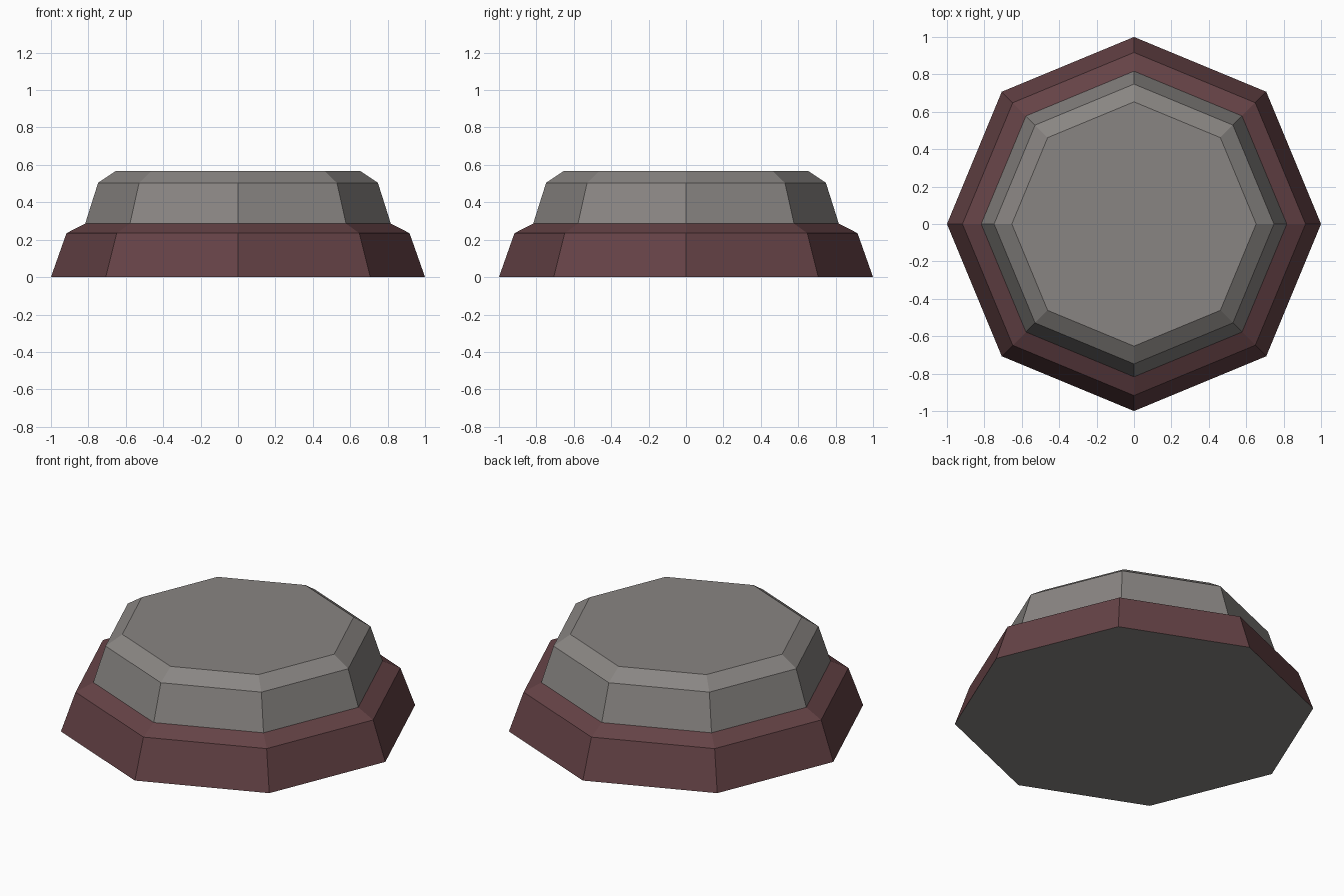
import bpy
import bmesh
from math import cos, sin, tau

SIDES = 8

default_cube = bpy.data.objects.get("Cube")
if default_cube:
    bpy.data.objects.remove(default_cube, do_unlink=True)


def make_material(name, rgb):
    mat = bpy.data.materials.new(name)
    mat.use_nodes = True
    colour = (*rgb, 1.0)
    mat.diffuse_color = colour
    bsdf = mat.node_tree.nodes["Principled BSDF"]
    bsdf.inputs["Base Color"].default_value = colour
    bsdf.inputs["Roughness"].default_value = 0.9
    return mat


stone_grey = make_material("stone grey", (0.25, 0.235, 0.225))
dark_red = make_material("dark red", (0.13, 0.055, 0.061))


def tier(name, profile, materials, bottom=False, top=False):
    """Octagonal tier from (radius, height) rings, with optional flat end faces."""
    bm = bmesh.new()
    rings = [[bm.verts.new((r * cos(tau * i / SIDES), r * sin(tau * i / SIDES), z))
              for i in range(SIDES)] for r, z in profile]
    for low, high in zip(rings, rings[1:]):
        for i in range(SIDES):
            j = (i + 1) % SIDES
            bm.faces.new((low[i], low[j], high[j], high[i]))
    if bottom:
        bm.faces.new(rings[0][::-1])
    if top:
        bm.faces.new(rings[-1])
    # Downward faces take the last material
    bm.normal_update()
    for face in bm.faces:
        face.material_index = len(materials) - 1 if face.normal.z < -0.5 else 0
    mesh = bpy.data.meshes.new(name)
    bm.to_mesh(mesh)
    bm.free()
    for mat in materials:
        mesh.materials.append(mat)
    obj = bpy.data.objects.new(name, mesh)
    bpy.context.collection.objects.link(obj)
    return obj


# Wide red foot with a grey underside
tier("lower_base", [(1.0, 0.0), (0.917, 0.235), (0.817, 0.286)],
     [dark_red, stone_grey], bottom=True)

# Grey block with a bevelled rim, sitting on the foot
tier("upper_block", [(0.817, 0.286), (0.748, 0.504), (0.653, 0.568)],
     [stone_grey], top=True)
